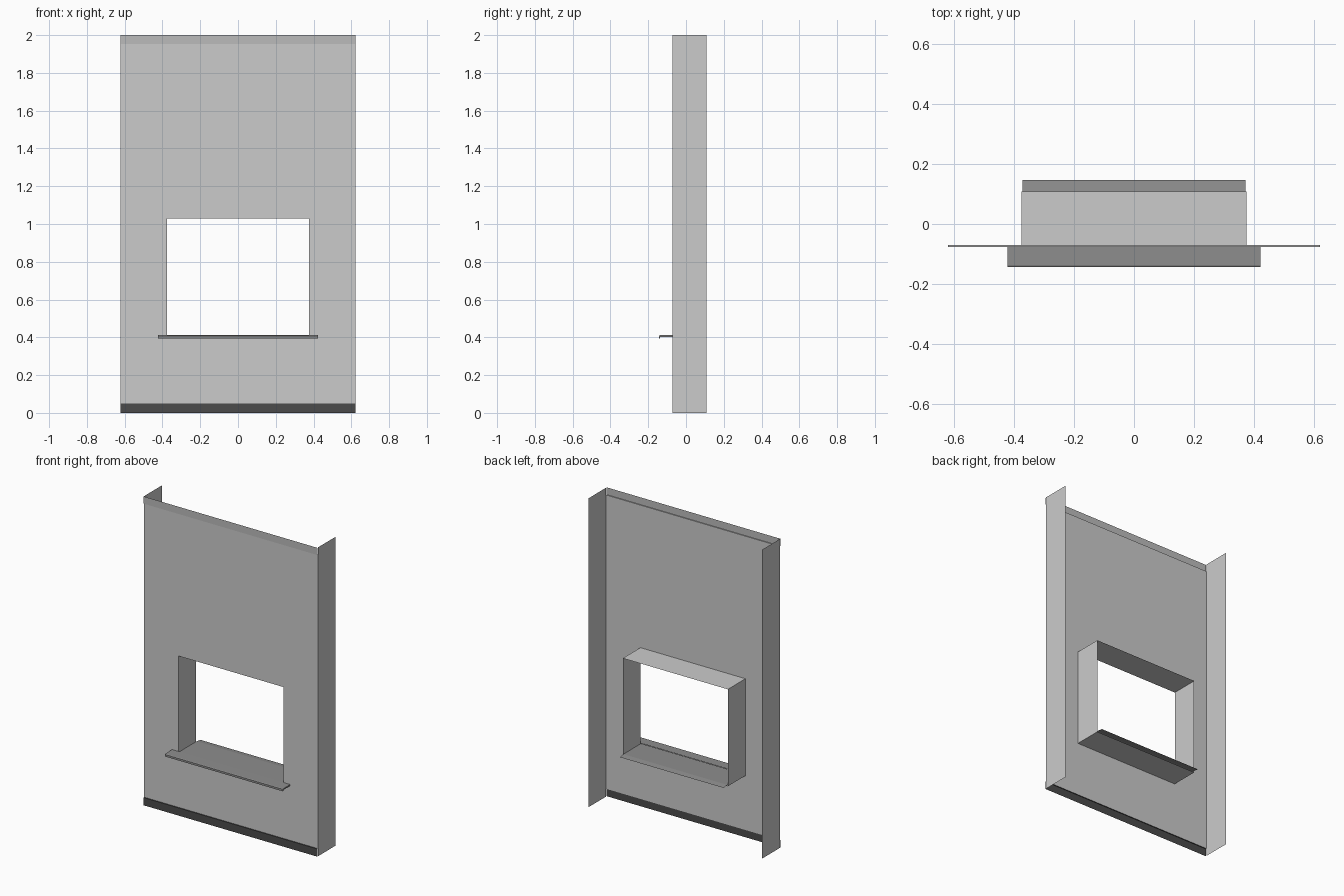
import bpy, bmesh

if "Cube" in bpy.data.objects:
    bpy.data.objects.remove(bpy.data.objects["Cube"])

W, Z0, Z1 = 0.622, 0.05, 1.953       # panel half width, bottom and top fold
YF, YB, YS = -0.071, 0.109, -0.077   # panel face, return depth, strip face
OX, OZ0, OZ1 = 0.376, 0.402, 1.03    # window opening


def material(name, v):
    m = bpy.data.materials.new(name)
    m.diffuse_color = (v, v, v, 1)
    m.use_nodes = True
    m.node_tree.nodes["Principled BSDF"].inputs["Base Color"].default_value = m.diffuse_color
    return m


def sheet(name, quads, mat=None):
    bm = bmesh.new()
    for q in quads:
        bm.faces.new([bm.verts.new(p) for p in q])
    bmesh.ops.remove_doubles(bm, verts=bm.verts[:], dist=1e-5)
    me = bpy.data.meshes.new(name)
    bm.to_mesh(me)
    bm.free()
    ob = bpy.data.objects.new(name, me)
    bpy.context.collection.objects.link(ob)
    if mat:
        me.materials.append(mat)
    return ob


def extrude_x(profile, hw):
    """Sweep a (y, z) polyline from -hw to hw along x."""
    return [[(-hw, *a), (hw, *a), (hw, *b), (-hw, *b)]
            for a, b in zip(profile, profile[1:])]


dark = material("dark_grey", 0.07)
mid = material("mid_grey", 0.27)
light = material("light_grey", 0.5)

# Front sheet with the window opening left out
xs, zs = (-W, -OX, OX, W), (Z0, OZ0, OZ1, Z1)
sheet("front_panel", [
    [(xs[i], YF, zs[j]), (xs[i + 1], YF, zs[j]),
     (xs[i + 1], YF, zs[j + 1]), (xs[i], YF, zs[j + 1])]
    for i in range(3) for j in range(3) if (i, j) != (1, 1)])

# Side returns
for name, s in (("left_return", -1), ("right_return", 1)):
    x = s * W
    sheet(name, [[(x, YF, 0), (x, YB, 0), (x, YB, 2), (x, YF, 2)][::s]])

# Window reveal: four sheets round the opening
ring = [(-OX, OZ0), (-OX, OZ1), (OX, OZ1), (OX, OZ0)]
sheet("window_reveal", [
    [(a[0], YF, a[1]), (a[0], YB, a[1]), (b[0], YB, b[1]), (b[0], YF, b[1])]
    for a, b in zip(ring, ring[1:] + ring[:1])])

# Top and bottom trim strips, stepped slightly forward
sheet("top_strip", extrude_x([(YS, 2), (YS, Z1), (YF, Z1)], W), light)
sheet("bottom_strip", extrude_x([(YF, Z0), (YS, Z0), (YS, 0)], W), dark)

# Sill: inner tray, wider front nosing with drip lip and end caps
sheet("sill_tray", extrude_x([(YF, 0.41), (YB, 0.41), (0.147, 0.405)], 0.372), mid)
E = 0.423
quads = extrude_x([(YF, 0.412), (-0.139, 0.411), (-0.144, 0.408),
                   (-0.144, 0.395), (-0.139, 0.395), (-0.137, 0.403),
                   (YF, 0.403)], E)
for s in (-1, 1):
    x = s * E
    quads.append([(x, YF, 0.403), (x, YF, 0.412), (x, -0.139, 0.411),
                  (x, -0.137, 0.403)][::-s])
    quads.append([(x, -0.137, 0.403), (x, -0.139, 0.411), (x, -0.144, 0.408),
                  (x, -0.144, 0.395), (x, -0.139, 0.395)][::-s])
nosing = sheet("sill_nosing", quads, mid)
bm = bmesh.new()
bm.from_mesh(nosing.data)
bmesh.ops.recalc_face_normals(bm, faces=bm.faces[:])
bm.to_mesh(nosing.data)
bm.free()
